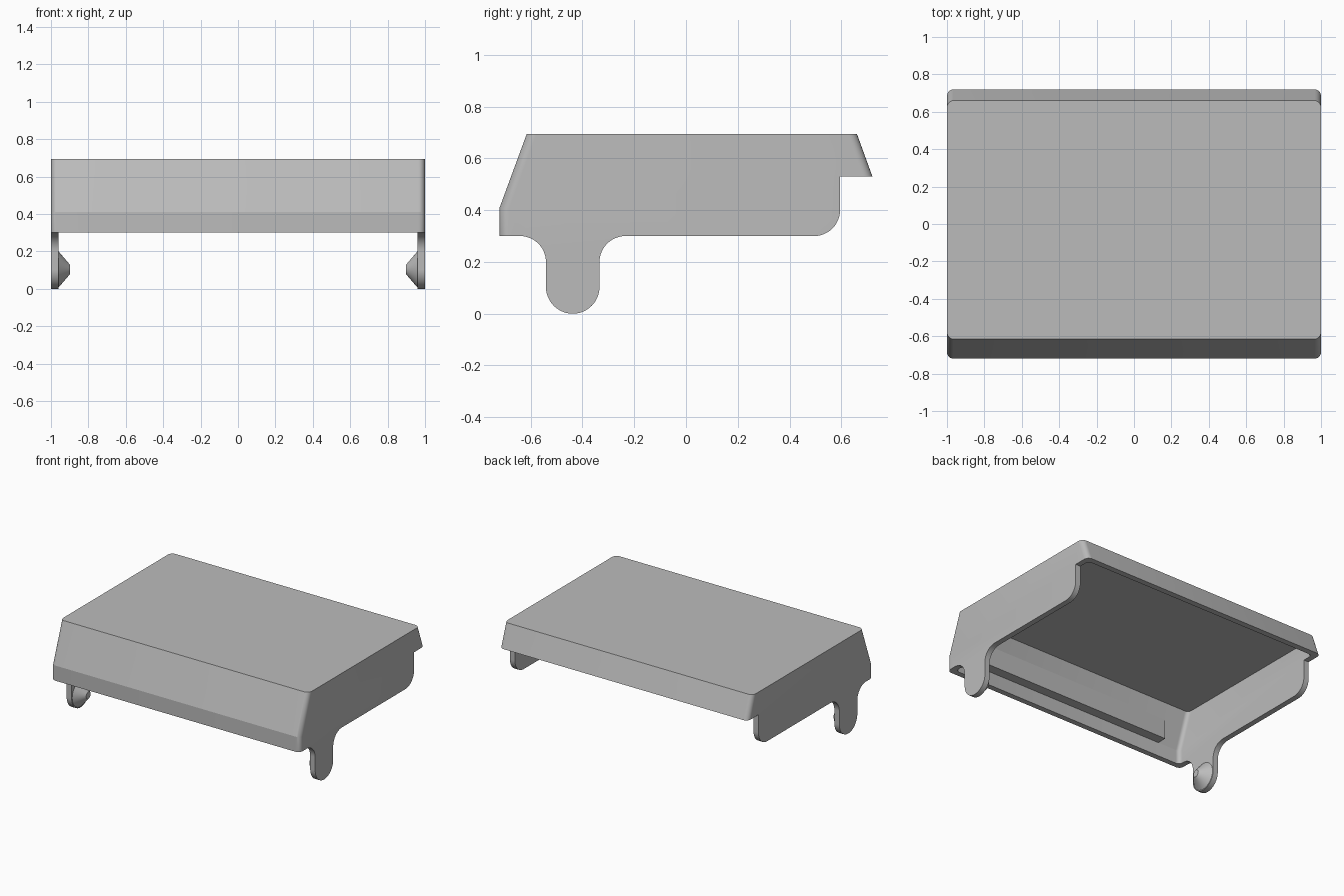
import bpy, bmesh
from math import sin, cos, pi, radians

if "Cube" in bpy.data.objects:
    bpy.data.objects.remove(bpy.data.objects["Cube"], do_unlink=True)

grey = bpy.data.materials.new("light grey plastic")
grey.use_nodes = True
colour = (0.5, 0.5, 0.5, 1)
grey.diffuse_color = colour
grey.node_tree.nodes["Principled BSDF"].inputs["Base Color"].default_value = colour


def arc(cy, cz, r, start, end, steps=12):
    """Points on an arc in the side plane, angles in degrees."""
    angles = [radians(start + (end - start) * i / steps) for i in range(steps + 1)]
    return [(cy + r * cos(a), cz + r * sin(a)) for a in angles]


def extrude_profile(name, points, half_width, round_edges=(), radius=0.035):
    """Extrude a side profile across x and round the chosen end edges."""
    bm = bmesh.new()
    n = len(points)
    sides = [[bm.verts.new((x, y, z)) for y, z in points] for x in (-half_width, half_width)]
    bm.faces.new(sides[0])
    bm.faces.new(sides[1][::-1])
    for i in range(n):
        j = (i + 1) % n
        bm.faces.new((sides[0][j], sides[0][i], sides[1][i], sides[1][j]))
    bmesh.ops.recalc_face_normals(bm, faces=bm.faces)
    if round_edges:
        edges = [bm.edges.get((s[i], s[(i + 1) % n])) for s in sides for i in round_edges]
        bmesh.ops.bevel(bm, geom=edges, offset=radius, segments=6, profile=0.5,
                        affect='EDGES', clamp_overlap=False)
    return finish(name, bm)


def finish(name, bm):
    mesh = bpy.data.meshes.new(name)
    bm.to_mesh(mesh)
    bm.free()
    mesh.materials.append(grey)
    obj = bpy.data.objects.new(name, mesh)
    bpy.context.collection.objects.link(obj)
    return obj


def shade(obj):
    bpy.ops.object.select_all(action='DESELECT')
    obj.select_set(True)
    bpy.context.view_layer.objects.active = obj
    bpy.ops.object.shade_smooth_by_angle(angle=radians(18))


# Cover: side outline with sloped front and back, stepped rear and hinge legs
leg_y, leg_r = -0.4375, 0.1035
outline = [(-0.72, 0.30), (-0.72, 0.41), (-0.615, 0.695), (0.66, 0.695),
           (0.72, 0.53), (0.595, 0.53)]
outline += arc(0.495, 0.40, 0.1, 0, -90)
outline += arc(leg_y + leg_r + 0.1, 0.20, 0.1, 90, 180)
outline += arc(leg_y, leg_r, leg_r, 0, -180, 24)
outline += arc(leg_y - leg_r - 0.1, 0.20, 0.1, 0, 90)
cover = extrude_profile("cover_shell", outline, 1.0, (0, 1, 3))

# Hollow underside, leaving a thin wall all round
hollow = [(-0.68, -0.1), (-0.68, 0.40), (-0.587, 0.655), (0.632, 0.655),
          (0.6775, 0.53), (0.6775, -0.1)]
cutter = extrude_profile("hollow_cutter", hollow, 0.96, (0, 1, 3, 4), 0.03)
cut = cover.modifiers.new("hollow", 'BOOLEAN')
cut.operation = 'DIFFERENCE'
cut.solver = 'EXACT'
cut.object = cutter
bpy.context.view_layer.objects.active = cover
bpy.ops.object.modifier_apply(modifier="hollow")
bpy.data.objects.remove(cutter, do_unlink=True)
shade(cover)

# Catch ridge along the inside of the front wall
extrude_profile("front_catch_ridge", [(-0.69, 0.40), (-0.61, 0.40), (-0.62, 0.55), (-0.64, 0.56)], 0.78)

# Conical hinge pegs on the inner faces of the legs
for name, side in (("left", 1), ("right", -1)):
    bpy.ops.mesh.primitive_cone_add(vertices=48, radius1=0.097, radius2=0.025, depth=0.062,
                                    location=(side * 0.929, leg_y, leg_r),
                                    rotation=(0, -side * pi / 2, 0))
    peg = bpy.context.object
    peg.name = name + "_hinge_peg"
    peg.data.materials.append(grey)
    shade(peg)
